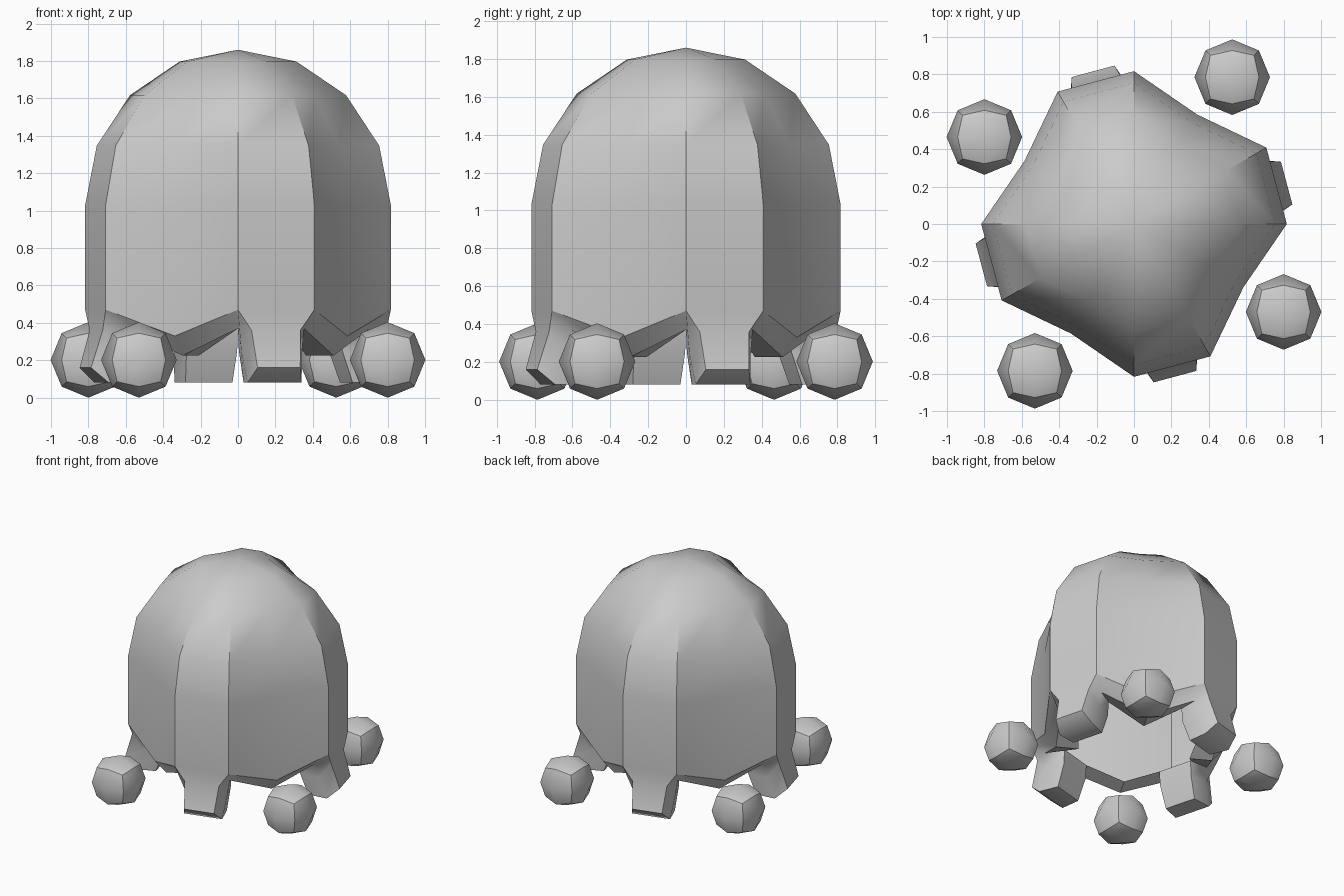
import bpy, bmesh, math
from mathutils import Vector

if "Cube" in bpy.data.objects:
    bpy.data.objects.remove(bpy.data.objects["Cube"])

SMOOTH = math.radians(42)
R, BASE, VALLEY = 0.817, 1.03, 0.827


def finish(bm, name):
    bmesh.ops.recalc_face_normals(bm, faces=bm.faces[:])
    me = bpy.data.meshes.new(name)
    bm.to_mesh(me)
    bm.free()
    ob = bpy.data.objects.new(name, me)
    bpy.context.collection.objects.link(ob)
    bpy.ops.object.select_all(action='DESELECT')
    bpy.context.view_layer.objects.active = ob
    ob.select_set(True)
    bpy.ops.object.shade_smooth_by_angle(angle=SMOOTH)
    return ob


def ring(bm, r, r_valley, z, z_valley):
    """Twelve points, every third one pulled in to form a valley."""
    pts = []
    for i in range(12):
        a = math.radians(30 * i)
        rr, zz = (r_valley, z_valley) if i % 3 == 2 else (r, z)
        pts.append(bm.verts.new((rr * math.cos(a), rr * math.sin(a), zz)))
    return pts


def leg_loop(bm, rim, rows, panel=True):
    """Drop four legs from a rim ring; rows are (radius, half width, z)."""
    loop = []
    for q in range(4):
        a = math.radians(15 + 90 * q)
        out = Vector((math.cos(a), math.sin(a), 0))
        side = Vector((-math.sin(a), math.cos(a), 0))
        left, right = [rim[3 * q]], [rim[3 * q + 1]]
        for r, half, z in rows:
            left.append(bm.verts.new(out * r - side * half + Vector((0, 0, z))))
            right.append(bm.verts.new(out * r + side * half + Vector((0, 0, z))))
            if panel:
                bm.faces.new((left[-2], left[-1], right[-1], right[-2]))
        loop += left + right[::-1] + [rim[3 * q + 2]]
    return loop


def bridge(bm, a, b):
    for i in range(len(a)):
        j = (i + 1) % len(a)
        bm.faces.new((a[i], a[j], b[j], b[i]))


# Ribbed dome shell
bm = bmesh.new()
rings = [ring(bm, R, R * VALLEY, 0.47, 0.33)]
for deg in (0, 22.5, 45, 67.5):
    a = math.radians(deg)
    r, z = R * math.cos(a), BASE + 0.83 * math.sin(a)
    rings.append(ring(bm, r, r * VALLEY, z, z))
for lo, hi in zip(rings, rings[1:]):
    bridge(bm, lo, hi)
top = bm.verts.new((0, 0, BASE + 0.83))
for i in range(12):
    bm.faces.new((rings[-1][i], rings[-1][(i + 1) % 12], top))

# Flared legs and the lower rim: sloped bevel, then a flat underside lip
outer = leg_loop(bm, rings[0], [(0.785, 0.135, 0.36), (0.845, 0.118, 0.16)])
middle = leg_loop(bm, ring(bm, 0.705, 0.59, 0.37, 0.225),
                  [(0.695, 0.168, 0.25), (0.755, 0.15, 0.08)], panel=False)
lip = leg_loop(bm, ring(bm, 0.55, 0.42, 0.37, 0.225),
               [(0.54, 0.14, 0.25), (0.60, 0.13, 0.08)])
bridge(bm, outer, middle)
bridge(bm, middle, lip)
finish(bm, "dome_body")

# Four faceted balls around the base
for n, (x, y) in enumerate([(0.525, 0.785), (-0.8, 0.465), (-0.53, -0.785), (0.8, -0.47)]):
    bm = bmesh.new()
    bmesh.ops.create_cube(bm, size=2)
    bmesh.ops.subdivide_edges(bm, edges=bm.edges[:], cuts=1, use_grid_fill=True)
    for v in bm.verts:
        v.co = v.co.normalized() * 0.202
    ball = finish(bm, f"ball_{n + 1}")
    ball.location = (x, y, 0.202)
